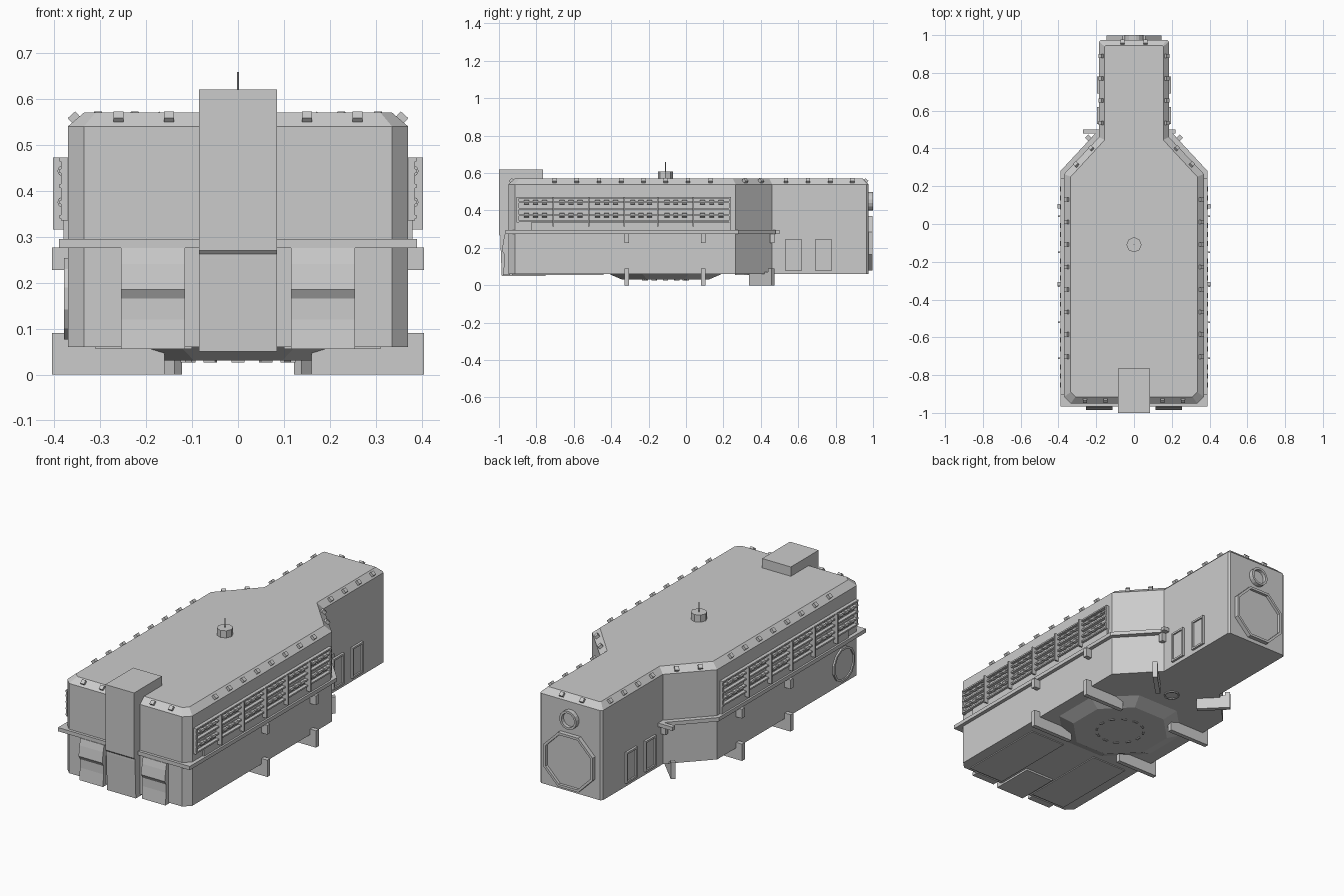
import bpy, bmesh, math
from mathutils import Matrix, Vector

if "Cube" in bpy.data.objects:
    bpy.data.objects.remove(bpy.data.objects["Cube"])


def finish(name, bm):
    bmesh.ops.recalc_face_normals(bm, faces=bm.faces)
    me = bpy.data.meshes.new(name)
    bm.to_mesh(me)
    bm.free()
    ob = bpy.data.objects.new(name, me)
    bpy.context.collection.objects.link(ob)
    return ob


def loft(name, loops):
    """Closed solid through a stack of equal-length point loops."""
    bm = bmesh.new()
    rows = [[bm.verts.new(p) for p in lp] for lp in loops]
    n = len(rows[0])
    for a, b in zip(rows, rows[1:]):
        for i in range(n):
            j = (i + 1) % n
            bm.faces.new((a[i], a[j], b[j], b[i]))
    bm.faces.new(rows[0][::-1])
    bm.faces.new(rows[-1])
    return finish(name, bm)


def sym(half, z):
    return [(x, y, z) for x, y in half] + [(-x, y, z) for x, y in reversed(half)]


def add_box(bm, x, y, z, mat=Matrix()):
    """Box from (min, max) pairs."""
    c = Vector(((x[0] + x[1]) / 2, (y[0] + y[1]) / 2, (z[0] + z[1]) / 2))
    s = Matrix.Diagonal((x[1] - x[0], y[1] - y[0], z[1] - z[0], 1))
    bmesh.ops.create_cube(bm, size=1, matrix=mat @ Matrix.Translation(c) @ s)


def boxes(name, items):
    bm = bmesh.new()
    for it in items:
        add_box(bm, *it)
    return finish(name, bm)


def both(items):
    return [(((s * x[0], s * x[1]) if s > 0 else (-x[1], -x[0])), y, z)
            for x, y, z in items for s in (1, -1)]


def ring(name, mat, n, outer, inner, depth, floor):
    """Raised rim with a recessed floor, built along local +z."""
    a0 = math.pi / n
    def circ(r, z):
        return [mat @ Vector((r * math.cos(a0 + i * math.tau / n),
                              r * math.sin(a0 + i * math.tau / n), z)) for i in range(n)]
    return loft(name, [circ(outer, -0.005), circ(outer, depth), circ(inner, depth), circ(inner, floor)])


# Main hull: bottle-shaped plan with a chamfered roof edge
plan = [(.335, -.95), (.37, -.915), (.37, .265), (.185, .46), (.185, .965), (.175, .975)]
roof = [(.31, -.915), (.335, -.89), (.335, .25), (.155, .445), (.155, .94), (.15, .945)]
loft("hull", [sym(plan, .06), sym(plan, .54), sym(roof, .57)])

# Ledge around the wide part, with stub ends at the back
ledge = [(.39, -.965), (.39, .28), (.195, .49)]
loft("ledge", [sym(ledge, .275), sym(ledge, .295)])
boxes("ledge_ends", [((.17, .22), (.478, .5), (.275, .295)),
                     ((-.27, -.17), (.478, .5), (.275, .295))])

# Front column with its hood
prof = [(-.765, .56), (-.765, .62), (-1, .62), (-1, .27), (-.993, .262),
        (-.993, .25), (-.985, .05), (-.75, .05), (-.75, .08), (-.93, .08), (-.93, .56)]
loft("front_column", [[(x, y, z) for y, z in prof] for x in (-.085, .085)])

# Stepped panels either side of the column
prof = [(-.94, .275), (-.968, .275), (-.976, .24), (-.984, .185), (-.972, .165),
        (-.972, .12), (-.978, .055), (-.94, .055)]
for side, x0 in (("left", -.255), ("right", .115)):
    loft(side + "_front_panel", [[(x, y, z) for y, z in prof] for x in (x0, x0 + .14)])

# Small clips along the roof chamfer
bm = bmesh.new()
spots = []
for s in (1, -1):
    out = 0 if s > 0 else math.pi
    spots += [(s * .355, .13 - .119 * i, out) for i in range(8)]
    spots += [(s * .172, .535 + .118 * i, out) for i in range(4)]
    spots += [(s * .305, .315, math.pi / 4 if s > 0 else .75 * math.pi),
              (s * .225, .4, math.pi / 4 if s > 0 else .75 * math.pi)]
    spots += [(s * .15, -.932, -math.pi / 2), (s * .26, -.932, -math.pi / 2),
              (s * .06, .96, math.pi / 2)]
for x, y, a in spots:
    m = Matrix.Translation((x, y, .557)) @ Matrix.Rotation(a, 4, 'Z') @ Matrix.Rotation(math.radians(42), 4, 'Y')
    add_box(bm, (-.011, .011), (-.011, .011), (-.01, .011), m)
finish("roof_clips", bm)

# Side racks: posts, rails and short barrels in each bay
posts = [-.9, -.71, -.52, -.33, -.15, .04, .235]
items = [((.365, .403), (y - .004, y + .004), (.315, .472)) for y in posts[1:-1]]
items += [((.365, .388), (-.905, .24), (z - .004, z + .004)) for z in (.468, .443, .41, .375, .343)]
items += [((.365, .385), (y - .006, y + .006), (.335, .472)) for y in (posts[0], posts[-1])]
items += [((.365, .38), (-.83, .24), (.293, .335))]
boxes("side_racks", both(items))
bm = bmesh.new()
for s in (1, -1):
    for a, b in zip(posts, posts[1:]):
        for k in (1, 2, 3):
            for z in (.443, .375):
                m = Matrix.Translation((s * .381, a + (b - a) * k / 4, z)) @ Matrix.Rotation(math.pi / 2, 4, 'X')
                bmesh.ops.create_cone(bm, cap_ends=True, segments=8, radius1=.012,
                                      radius2=.012, depth=.026, matrix=m)
finish("rack_barrels", bm)

# Brackets under the ledge and plate feet
boxes("ledge_brackets", both([((.365, .405), (y - .012, y + .012), (.227, .276)) for y in (-.318, .093)]
                             + [((.18, .21), (.45, .474), (.227, .276))]))
boxes("side_feet", both([((.16, .405), (y - .012, y + .012), (0, .09)) for y in (-.318, .093)]))
bm = bmesh.new()
for s in (1, -1):
    m = Matrix.Translation((s * .19, .405, 0)) @ Matrix.Rotation(math.pi / 2 - s * math.pi / 4, 4, 'Z')
    add_box(bm, (-.085, .085), (-.012, .012), (0, .07), m)
    add_box(bm, (.06, .085), (-.012, .012), (0, .09), m)
finish("rear_feet", bm)

# Belly dish with a ring of bolts
bm = bmesh.new()
bmesh.ops.create_cone(bm, cap_ends=True, segments=8, radius1=.25, radius2=.33, depth=.032,
                      matrix=Matrix.Translation((0, -.11, .046)) @ Matrix.Rotation(math.pi / 8, 4, 'Z'))
for i in range(12):
    m = Matrix.Translation((0, -.11, 0)) @ Matrix.Rotation(i * math.pi / 6, 4, 'Z')
    add_box(bm, (.115, .125), (-.014, .014), (.026, .031), m)
finish("belly_dish", bm)
boxes("belly_panels", both([((.1, .31), (-.93, -.44), (.055, .061))]))
down = Matrix.Rotation(math.pi, 4, 'X')
ring("belly_port", Matrix.Translation((0, .3, .06)) @ down, 12, .04, .032, .006, .002)

# Rear hatch and round port
back = Matrix.Translation((0, .975, .225)) @ Matrix.Rotation(-math.pi / 2, 4, 'X')
ring("rear_hatch", back, 8, .157, .143, .023, .008)
back = Matrix.Translation((0, .975, .45)) @ Matrix.Rotation(-math.pi / 2, 4, 'X')
ring("rear_port", back, 16, .05, .038, .025, .006)

# Hatch on the left wall near the front
ring("left_hatch", Matrix.Translation((-.37, -.8, .165)) @ Matrix.Rotation(-math.pi / 2, 4, 'Y'),
     12, .092, .08, .009, .002)

# Framed windows on the neck
items = []
for y0, y1 in ((.53, .62), (.69, .78)):
    x = (.18, .197)
    items += [(x, (y0, y1), (.08, .09)), (x, (y0, y1), (.235, .245)),
              (x, (y0, y0 + .01), (.08, .245)), (x, (y1 - .01, y1), (.08, .245)),
              ((.18, .189), (y0, y1), (.08, .245))]
boxes("neck_windows", both(items))

# Roof hub and mast
bm = bmesh.new()
for n, r, z0, z1 in ((8, .04, .565, .608), (6, .003, .6, .658)):
    bmesh.ops.create_cone(bm, cap_ends=True, segments=n, radius1=r, radius2=r, depth=z1 - z0,
                          matrix=Matrix.Translation((0, -.11, (z0 + z1) / 2)))
finish("roof_mast", bm)
